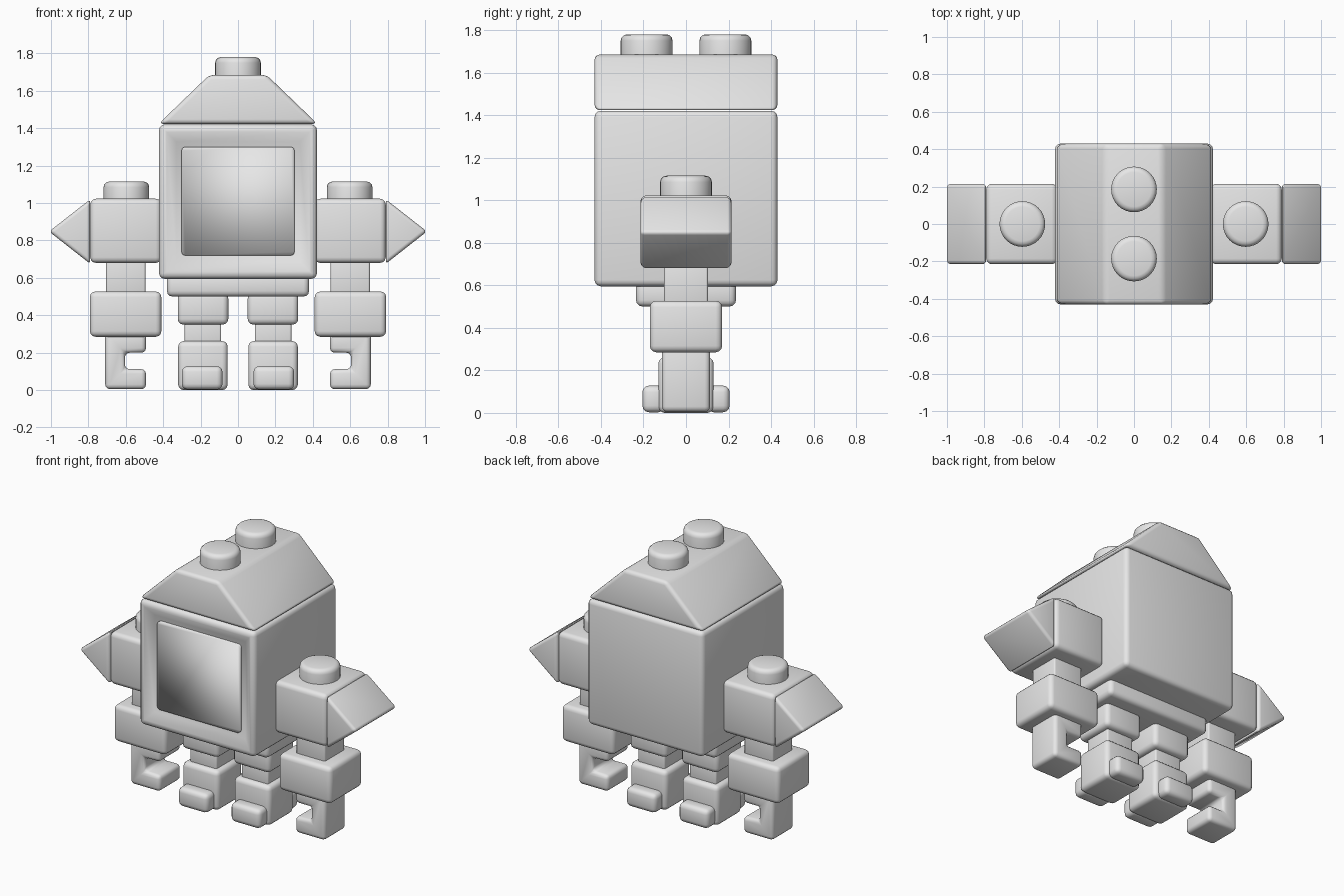
import bpy, bmesh, math
from mathutils import Matrix

if "Cube" in bpy.data.objects:
    bpy.data.objects.remove(bpy.data.objects["Cube"])

grey = bpy.data.materials.new("plain_grey")
grey.diffuse_color = (0.8, 0.8, 0.8, 1)
grey.use_nodes = True
grey.node_tree.nodes["Principled BSDF"].inputs["Base Color"].default_value = grey.diffuse_color


def finish(bm, name, sharp=50):
    bmesh.ops.recalc_face_normals(bm, faces=bm.faces[:])
    me = bpy.data.meshes.new(name)
    bm.to_mesh(me)
    bm.free()
    me.materials.append(grey)
    me.shade_smooth()
    if sharp:
        me.set_sharp_from_angle(angle=math.radians(sharp))
    ob = bpy.data.objects.new(name, me)
    bpy.context.collection.objects.link(ob)
    return ob


def round_edges(bm, edges, r):
    bmesh.ops.bevel(bm, geom=edges, offset=r, segments=3, profile=0.5,
                    affect='EDGES', clamp_overlap=True)


def prism(points, y0, y1, r):
    """Outline in x/z extruded along y, with rounded edges."""
    bm = bmesh.new()
    face = bm.faces.new([bm.verts.new((x, y0, z)) for x, z in points])
    ext = bmesh.ops.extrude_face_region(bm, geom=[face], use_keep_orig=True)
    for v in ext["geom"]:
        if isinstance(v, bmesh.types.BMVert):
            v.co.y = y1
    bmesh.ops.recalc_face_normals(bm, faces=bm.faces[:])
    round_edges(bm, bm.edges[:], r)
    return bm


def box_mesh(x0, x1, y0, y1, z0, z1, r):
    return prism([(x0, z0), (x1, z0), (x1, z1), (x0, z1)], y0, y1, r)


def box(name, x0, x1, y0, y1, z0, z1, r=0.03):
    return finish(box_mesh(x0, x1, y0, y1, z0, z1, r), name)


def stud(name, x, y, z0, z1):
    bm = bmesh.new()
    bmesh.ops.create_cone(bm, cap_ends=True, segments=32, radius1=0.122, radius2=0.122,
                          depth=z1 - z0, matrix=Matrix.Translation((x, y, (z0 + z1) / 2)))
    round_edges(bm, [e for e in bm.edges if all(v.co.z > z1 - 0.001 for v in e.verts)], 0.03)
    finish(bm, name)


# torso with a sloping frame sunk into its front
bm = box_mesh(-0.422, 0.422, -0.43, 0.43, 0.595, 1.42, 0.03)
bmesh.ops.recalc_face_normals(bm, faces=bm.faces[:])
front = max(bm.faces, key=lambda f: -f.normal.y * f.calc_area())
bmesh.ops.inset_region(bm, faces=[front], thickness=0.015, depth=0)
bmesh.ops.inset_region(bm, faces=[front], thickness=0.073, depth=-0.035)
finish(bm, "torso")

# softly shaded front window panel with rounded corners
bm = bmesh.new()
bmesh.ops.create_cube(bm, size=1, matrix=Matrix.Translation((0, -0.39, 1.01))
                      @ Matrix.Diagonal((0.604, 0.04, 0.58, 1)))
round_edges(bm, [e for e in bm.edges if abs(e.verts[0].co.y - e.verts[1].co.y) > 0.01], 0.02)
finish(bm, "window_panel", sharp=0)

# roof and its studs
finish(prism([(-0.425, 1.423), (0.425, 1.423), (0.153, 1.685), (-0.153, 1.685)],
             -0.43, 0.43, 0.025), "roof")
for y, end in ((-0.185, "front"), (0.185, "back")):
    stud("roof_stud_" + end, 0, y, 1.66, 1.78)

# hip plate
box("hips", -0.38, 0.38, -0.235, 0.235, 0.5, 0.62)

for s, side in ((-1, "left"), (1, "right")):
    def limb(name, x0, x1, hy, z0, z1, r=0.03):
        a, b = sorted((s * x0, s * x1))
        box(f"{side}_{name}", a, b, -hy, hy, z0, z1, r)

    def shape(name, points, hy, r):
        finish(prism([(s * x, z) for x, z in points], -hy, hy, r), f"{side}_{name}")

    # leg
    limb("upper_leg", 0.052, 0.322, 0.135, 0.35, 0.52)
    limb("knee", 0.09, 0.285, 0.095, 0.23, 0.37, 0.01)
    limb("foot", 0.055, 0.32, 0.13, 0, 0.262)
    for d, end in ((-1, "front"), (1, "back")):
        y0, y1 = sorted((d * 0.1, d * 0.205))
        x0, x1 = sorted((s * 0.083, s * 0.3))
        box(f"{side}_{end}_toe", x0, x1, y0, y1, 0.003, 0.128, 0.03)

    # arm
    limb("shoulder", 0.41, 0.79, 0.215, 0.68, 1.023)
    stud(side + "_shoulder_stud", s * 0.597, 0, 1.0, 1.115)
    shape("shoulder_spike", [(0.79, 0.675), (0.79, 1.02), (1.01, 0.848)], 0.215, 0.02)
    limb("upper_arm", 0.495, 0.705, 0.103, 0.5, 0.7, 0.01)
    limb("forearm", 0.41, 0.792, 0.17, 0.285, 0.527)

    # hook-shaped hand opening inwards
    shape("hand", [(0.71, 0.005), (0.71, 0.31), (0.492, 0.31), (0.492, 0.2),
                   (0.605, 0.2), (0.605, 0.112), (0.492, 0.112), (0.492, 0.005)], 0.113, 0.025)
